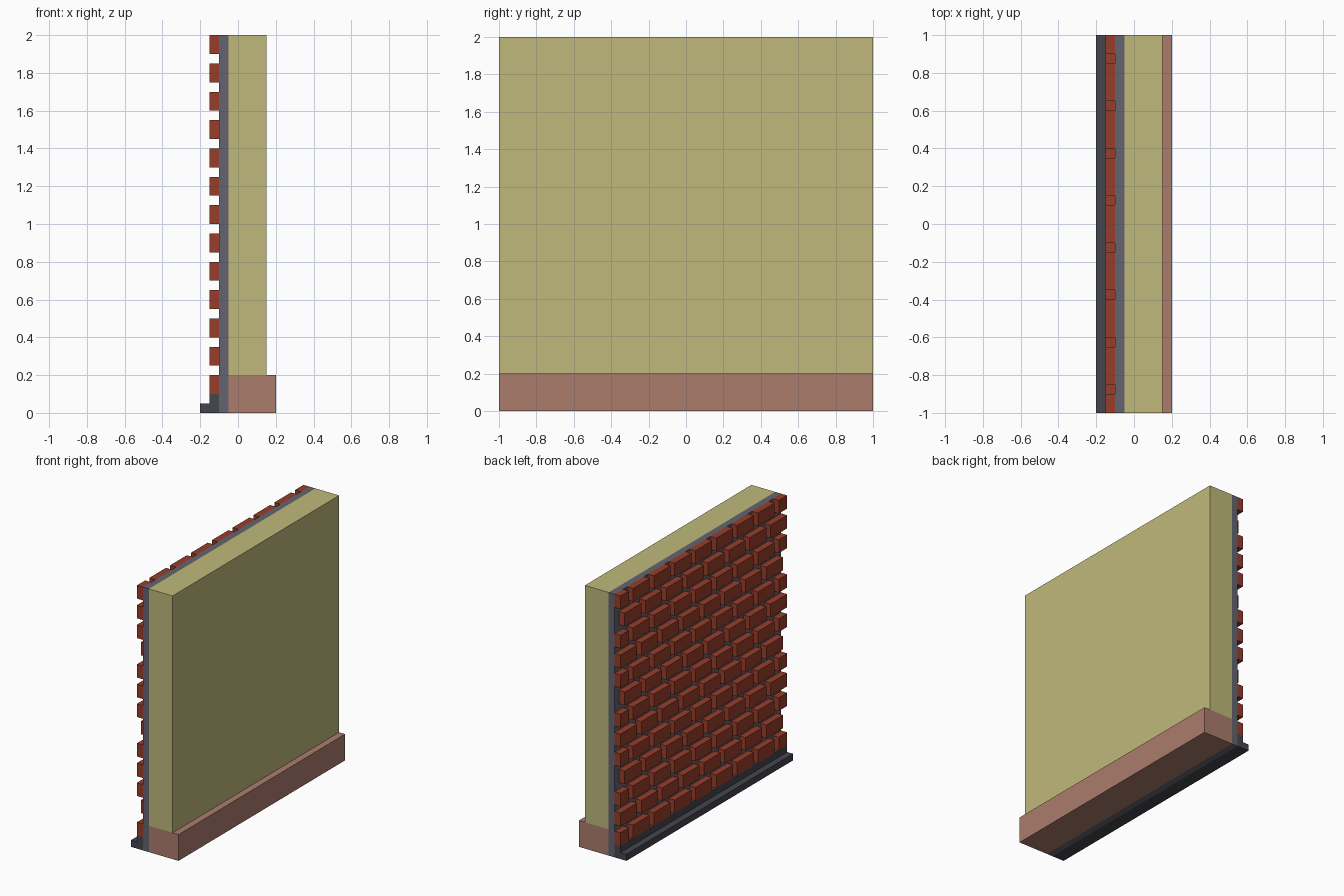
import bpy
import bmesh

cube = bpy.data.objects.get("Cube")
if cube:
    bpy.data.objects.remove(cube, do_unlink=True)


def material(name, rgb):
    mat = bpy.data.materials.new(name)
    mat.use_nodes = True
    mat.diffuse_color = (*rgb, 1)
    bsdf = next(n for n in mat.node_tree.nodes if n.type == 'BSDF_PRINCIPLED')
    bsdf.inputs["Base Color"].default_value = (*rgb, 1)
    bsdf.inputs["Roughness"].default_value = 0.8
    return mat


def add_box(bm, lo, hi):
    verts = bmesh.ops.create_cube(bm, size=1)["verts"]
    for v in verts:
        v.co = [hi[i] if v.co[i] > 0 else lo[i] for i in range(3)]


def add_object(name, bm, mat):
    mesh = bpy.data.meshes.new(name)
    bm.to_mesh(mesh)
    bm.free()
    mesh.materials.append(mat)
    obj = bpy.data.objects.new(name, mesh)
    bpy.context.collection.objects.link(obj)
    return obj


def strip(name, profile, mat):
    """Extrude an x-z outline along the full wall length."""
    bm = bmesh.new()
    face = bm.faces.new([bm.verts.new((x, -1, z)) for x, z in profile])
    ext = bmesh.ops.extrude_face_region(bm, geom=[face])["geom"]
    moved = [g for g in ext if isinstance(g, bmesh.types.BMVert)]
    bmesh.ops.translate(bm, verts=moved, vec=(0, 2, 0))
    bmesh.ops.recalc_face_normals(bm, faces=bm.faces)
    return add_object(name, bm, mat)


def rect(x0, x1, z0, z1):
    return [(x0, z0), (x1, z0), (x1, z1), (x0, z1)]


plaster = material("pale yellow plaster", (0.52, 0.485, 0.195))
skirting = material("dusty pink", (0.413, 0.202, 0.153))
backing = material("mortar grey", (0.127, 0.127, 0.162))
stone = material("dark slate", (0.058, 0.061, 0.076))
brick = material("brick red", (0.314, 0.048, 0.023))

# Wall layers, inside to outside
strip("inner_wall", rect(-0.05, 0.15, 0.2, 2), plaster)
strip("skirting_board", rect(-0.05, 0.2, 0, 0.2), skirting)
strip("mortar_layer", rect(-0.1, -0.05, 0, 2), backing)

# Stepped plinth under the bricks
strip("outer_plinth", [(-0.2, 0), (-0.1, 0), (-0.1, 0.1), (-0.15, 0.1),
                       (-0.15, 0.05), (-0.2, 0.05)], stone)

# Staggered brick courses, from the top down, trimmed at the wall ends
LENGTH, PITCH, HEIGHT, COURSE = 0.2, 0.25, 0.1, 0.15
SHIFTS = (0, 0.1, 0, -0.1)
bm = bmesh.new()
for row in range(13):
    top = 2 - row * COURSE
    for k in range(-6, 7):
        centre = k * PITCH + SHIFTS[row % 4]
        y0 = max(-1, centre - LENGTH / 2)
        y1 = min(1, centre + LENGTH / 2)
        if y1 - y0 > 0.001:
            add_box(bm, (-0.15, y0, top - HEIGHT), (-0.1, y1, top))
add_object("bricks", bm, brick)
